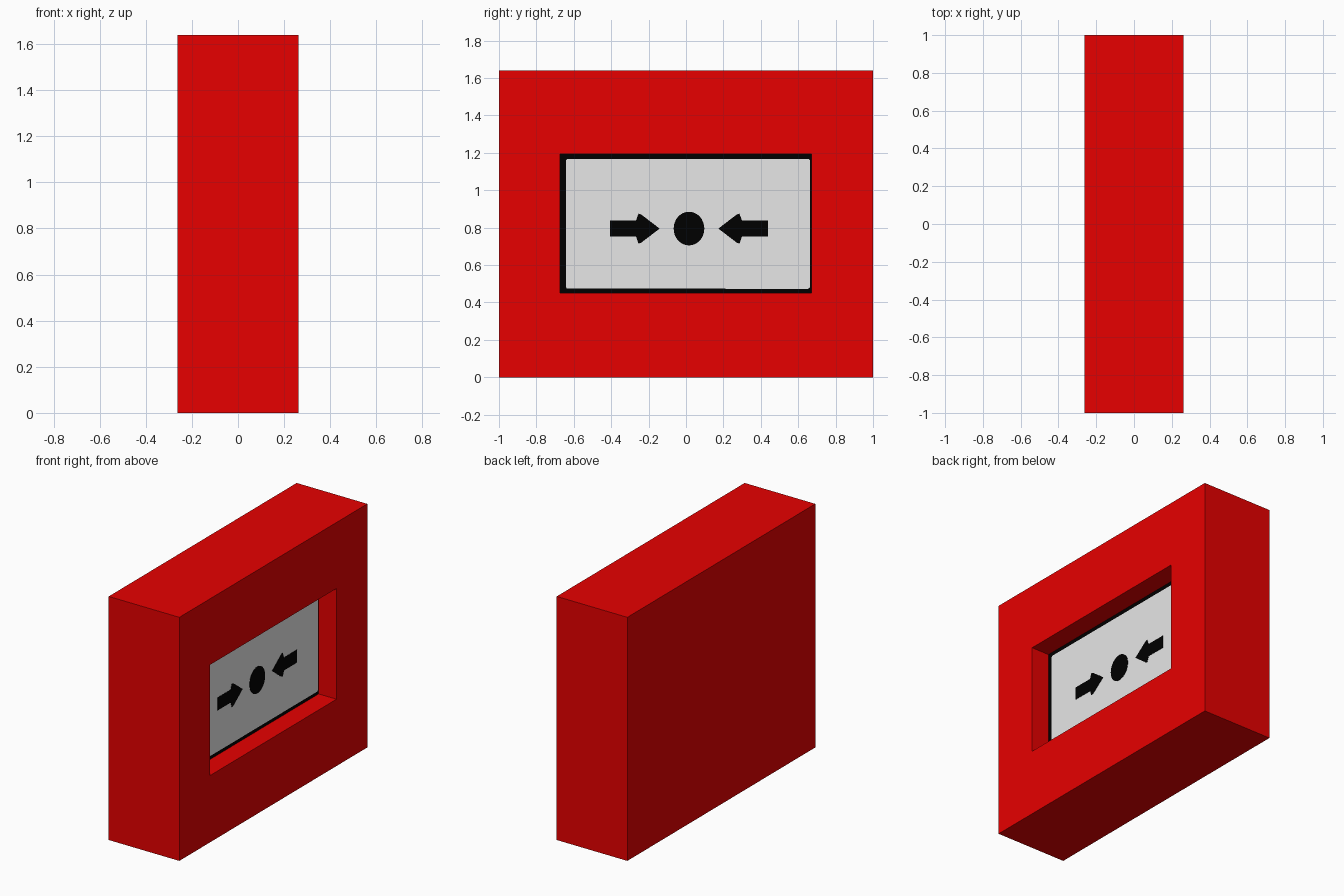
import bpy, bmesh, math
from mathutils import Vector

if "Cube" in bpy.data.objects:
    bpy.data.objects.remove(bpy.data.objects["Cube"])

def material(name, rgb):
    m = bpy.data.materials.new(name)
    m.diffuse_color = (*rgb, 1)
    m.use_nodes = True
    m.node_tree.nodes["Principled BSDF"].inputs["Base Color"].default_value = m.diffuse_color
    return m

red = material("red", (0.8, 0.0, 0.0))
black = material("black", (0.0, 0.0, 0.0))
grey = material("light grey", (0.8, 0.8, 0.8))

HX, HY, H = 0.263, 1.0, 1.64          # housing half depth, half width, height
FLOOR = 0.13                          # x of the recess floor
Y0, Y1, Z0, Z1 = -0.675, 0.672, 0.45, 1.195   # recess opening

def add_object(name, bm, *mats):
    bmesh.ops.recalc_face_normals(bm, faces=bm.faces[:])
    me = bpy.data.meshes.new(name)
    bm.to_mesh(me)
    bm.free()
    for m in mats:
        me.materials.append(m)
    ob = bpy.data.objects.new(name, me)
    bpy.context.collection.objects.link(ob)
    return ob

def plate(name, outline, x, thick, mat):
    """Thin plate facing +x from a (y, z) outline."""
    bm = bmesh.new()
    f = bm.faces.new([bm.verts.new((x, y, z)) for y, z in outline])
    r = bmesh.ops.extrude_face_region(bm, geom=[f])
    top = [v for v in r["geom"] if isinstance(v, bmesh.types.BMVert)]
    bmesh.ops.translate(bm, verts=top, vec=(thick, 0, 0))
    return add_object(name, bm, mat)

def ellipse(cy, cz, ry, rz, n, a0=0.0, a1=2 * math.pi):
    return [(cy + ry * math.cos(a0 + (a1 - a0) * i / n),
             cz + rz * math.sin(a0 + (a1 - a0) * i / n)) for i in range(n)]

# Housing with a recessed window; the recess floor is black
bm = bmesh.new()
bmesh.ops.create_cube(bm, size=1)
for v in bm.verts:
    v.co = Vector((v.co.x * 2 * HX, v.co.y * 2 * HY, (v.co.z + 0.5) * H))
face = max(bm.faces, key=lambda f: f.calc_center_median().x)
bmesh.ops.inset_individual(bm, faces=[face], thickness=0.3)
for v in face.verts:
    v.co = (HX, Y0 if v.co.y < 0 else Y1, Z0 if v.co.z < H / 2 else Z1)
bmesh.ops.inset_individual(bm, faces=[face], thickness=0.0)
for v in face.verts:
    v.co.x = FLOOR
face.material_index = 1
add_object("housing", bm, red, black)

# Grey press panel with slightly rounded corners
a, b, c, d, r = -0.642, 0.663, 0.473, 1.168, 0.012
panel = []
for i, (cy, cz) in enumerate([(b - r, d - r), (a + r, d - r), (a + r, c + r), (b - r, c + r)]):
    panel += ellipse(cy, cz, r, r, 4, i * math.pi / 2, (i + 1) * math.pi / 2)
plate("press_panel", panel, FLOOR, 0.002, grey)

# Centre dot and the two arrows pointing at it
CY, CZ, X = 0.016, 0.795, FLOOR + 0.002
plate("centre_dot", ellipse(CY, CZ, 0.082, 0.09, 32), X, 0.002, black)
arrow = [(0.422, -0.043), (0.422, 0.043), (0.283, 0.043), (0.27, 0.08),
         (0.255, 0.075), (0.157, 0.0), (0.255, -0.075), (0.27, -0.08), (0.283, -0.043)]
for name, s in (("left_arrow", -1), ("right_arrow", 1)):
    plate(name, [(CY + s * y, CZ + z) for y, z in arrow], X, 0.002, black)
